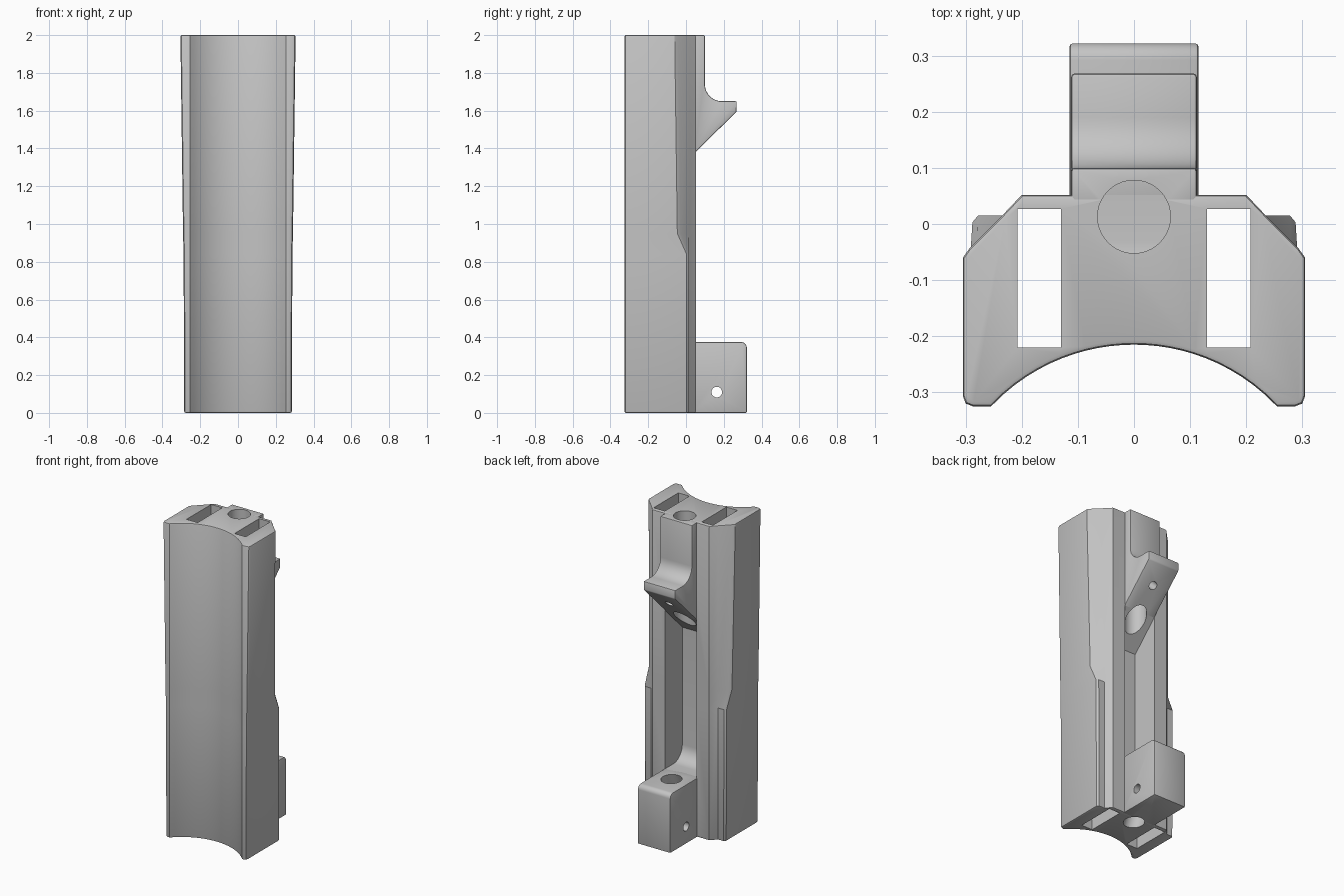
import bpy, bmesh
from math import sin, cos, pi, radians, sqrt
from mathutils import Vector

if "Cube" in bpy.data.objects:
    bpy.data.objects.remove(bpy.data.objects["Cube"])

grey = bpy.data.materials.new("plain grey")
grey.use_nodes = True
grey.diffuse_color = (0.55, 0.55, 0.55, 1)
grey.node_tree.nodes["Principled BSDF"].inputs["Base Color"].default_value = grey.diffuse_color


def loft(name, rings):
    """Skin a closed solid through rings with matching point counts."""
    bm = bmesh.new()
    loops = [[bm.verts.new(p) for p in ring] for ring in rings]
    n = len(loops[0])
    for a, b in zip(loops, loops[1:]):
        for i in range(n):
            j = (i + 1) % n
            bm.faces.new((a[i], a[j], b[j], b[i]))
    bm.faces.new(loops[0][::-1])
    bm.faces.new(loops[-1])
    bmesh.ops.recalc_face_normals(bm, faces=bm.faces)
    mesh = bpy.data.meshes.new(name)
    bm.to_mesh(mesh)
    bm.free()
    mesh.materials.append(grey)
    obj = bpy.data.objects.new(name, mesh)
    bpy.context.collection.objects.link(obj)
    return obj


def side_prism(name, outline, half):
    """Extrude a (y, z) outline across x."""
    return loft(name, [[(x, y, z) for y, z in outline] for x in (-half, half)])


def box(name, x0, x1, y0, y1, z0, z1):
    return loft(name, [[(x0, y0, z), (x1, y0, z), (x1, y1, z), (x0, y1, z)] for z in (z0, z1)])


def rod(name, start, end, r):
    start, end = Vector(start), Vector(end)
    turn = (end - start).to_track_quat('Z', 'Y')
    circle = [turn @ Vector((r * cos(i * pi / 20), r * sin(i * pi / 20), 0)) for i in range(40)]
    return loft(name, [[p + c for c in circle] for p in (start, end)])


def arc(cy, cz, r, a0, a1, steps=8):
    angles = [radians(a0 + (a1 - a0) * i / steps) for i in range(steps + 1)]
    return [(cy + r * cos(a), cz + r * sin(a)) for a in angles]


def finish(obj, cutters, width, limit):
    """Bevel, cut, and shade one part."""
    bev = obj.modifiers.new("edge bevel", 'BEVEL')
    bev.width, bev.segments = width, 2
    bev.limit_method, bev.angle_limit = 'ANGLE', radians(limit)
    for c in cutters:
        cut = obj.modifiers.new("cut", 'BOOLEAN')
        cut.operation, cut.solver, cut.object = 'DIFFERENCE', 'EXACT', c
    bpy.ops.object.select_all(action='DESELECT')
    obj.select_set(True)
    bpy.context.view_layer.objects.active = obj
    bpy.ops.object.convert(target='MESH')
    bpy.ops.object.shade_smooth_by_angle(angle=radians(28))


# Main body: concave front, rear corners that widen near the foot
R = 0.35
END = 0.255


def body_ring(z, w, filled):
    half = []
    for i in range(13):
        x = END * i / 12
        half.append((x, -0.215 + sqrt(R * R - x * x) - R))
    half += [(w - 0.018, -0.325), (w - 0.005, -0.32), (w, -0.307)]
    if filled:
        half += [(w, 0.003), (w - 0.01, 0.015)]
    else:
        half += [(w, 0.235 - w), (w - 0.012, 0.262 - w)]
        half[-2] = (w, 0.245 - w)
    half += [(0.235, 0.015), (0.2, 0.052)]
    mirrored = [(-x, y) for x, y in half[:0:-1]]
    return [(x, y, z) for x, y in half + mirrored]


body = loft("grip_body", [body_ring(0, 0.285, True), body_ring(0.84, 0.288, True),
                          body_ring(0.95, 0.291, False), body_ring(2, 0.305, False)])

# Hook on the upper back
hook = side_prism("upper_hook", [(0.03, 2), (0.1, 2)] + arc(0.19, 1.74, 0.09, 180, 270)
                  + [(0.268, 1.65), (0.268, 1.595), (0.05, 1.38), (0.03, 1.36)], 0.112)

# Block on the lower back
block = side_prism("lower_block", [(0.03, 0), (0.322, 0)]
                   + arc(0.292, 0.345, 0.03, 0, 90) + [(0.03, 0.375)], 0.115)

# Cutters: side slots, rear channel and bores
slots = [box("slot_cutter", min(s * 0.13, s * 0.208), max(s * 0.13, s * 0.208),
             -0.22, 0.027, -0.1, 2.1) for s in (-1, 1)]
channel = side_prism("channel_cutter", [(0.1, 0.375)] + arc(-0.03, 0.465, 0.09, 270, 180)
                     + [(-0.12, 1.21), (0.1, 1.43)], 0.11)
top_bore = rod("top_bore_cutter", (0, 0.013, 1.1), (0, 0.013, 2.1), 0.065)
foot_bore = rod("foot_bore_cutter", (0, -0.03, -0.075), (0, 0.18, 0.46), 0.06)
pin_hole = rod("pin_hole_cutter", (-0.3, 0.163, 0.11), (0.3, 0.163, 0.11), 0.028)
screw_hole = rod("screw_hole_cutter", (0, 0.23, 1.44), (0, 0.11, 1.56), 0.025)

finish(body, slots + [channel, top_bore, foot_bore], 0.008, 60)
finish(hook, [top_bore, screw_hole], 0.006, 30)
finish(block, [foot_bore, pin_hole], 0.006, 30)

for c in slots + [channel, top_bore, foot_bore, pin_hole, screw_hole]:
    bpy.data.objects.remove(c)
